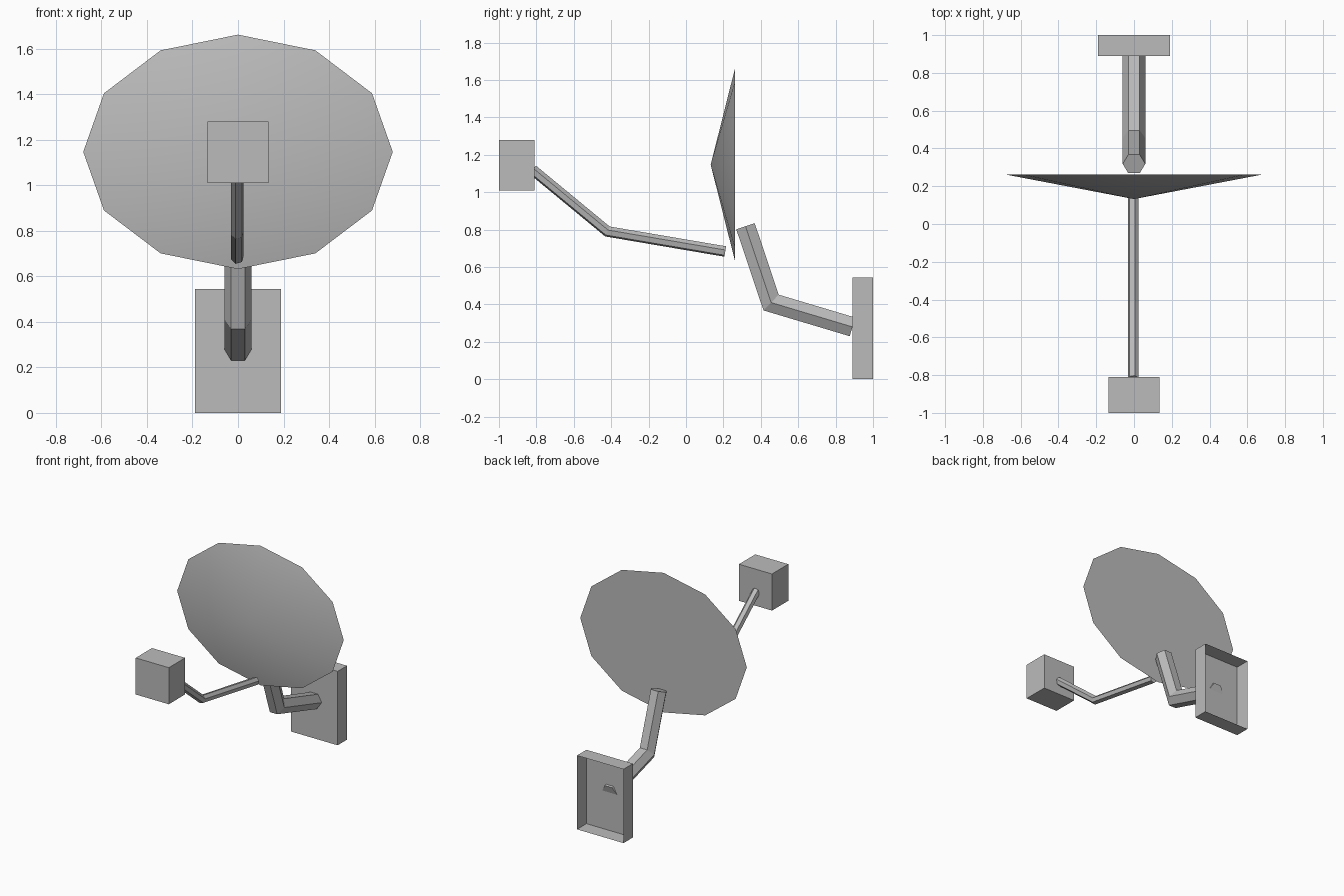
import bpy, bmesh
from math import pi, cos, sin, radians
from mathutils import Vector, Matrix

cube = bpy.data.objects.get("Cube")
if cube:
    bpy.data.objects.remove(cube, do_unlink=True)

grey = bpy.data.materials.new("light_grey")
grey.use_nodes = True
colour = (0.5, 0.5, 0.5, 1)
grey.diffuse_color = colour
grey.node_tree.nodes["Principled BSDF"].inputs["Base Color"].default_value = colour


def finish(name, bm):
    mesh = bpy.data.meshes.new(name)
    bm.to_mesh(mesh)
    bm.free()
    mesh.materials.append(grey)
    obj = bpy.data.objects.new(name, mesh)
    bpy.context.collection.objects.link(obj)
    return obj


def box(name, low, high, open_back=False):
    low, high = Vector(low), Vector(high)
    bm = bmesh.new()
    bmesh.ops.create_cube(bm, size=1)
    bmesh.ops.scale(bm, vec=high - low, verts=bm.verts)
    bmesh.ops.translate(bm, vec=(low + high) / 2, verts=bm.verts)
    if open_back:
        back = [f for f in bm.faces if f.normal.y > 0.9]
        bmesh.ops.delete(bm, geom=back, context='FACES_ONLY')
    return finish(name, bm)


def hex_arm(name, path, radius, turn=0, x=0):
    """Six-sided tube along a path in the y-z plane, with mitred bends."""
    pts = [Vector(p) for p in path]
    dirs = [(b - a).normalized() for a, b in zip(pts, pts[1:])]
    bm = bmesh.new()
    rings = []
    for i, p in enumerate(pts):
        before, after = dirs[max(i - 1, 0)], dirs[min(i, len(dirs) - 1)]
        tangent = (before + after).normalized()
        normal = Vector((-tangent.y, tangent.x)) / tangent.dot(after)
        ring = []
        for k in range(6):
            a = turn + k * pi / 3
            q = p + normal * radius * sin(a)
            ring.append(bm.verts.new((x + radius * cos(a), q.x, q.y)))
        rings.append(ring)
    for r, s in zip(rings, rings[1:]):
        for k in range(6):
            j = (k + 1) % 6
            bm.faces.new((r[k], r[j], s[j], s[k]))
    bm.faces.new(rings[0])
    bm.faces.new(rings[-1])
    bmesh.ops.recalc_face_normals(bm, faces=bm.faces)
    return finish(name, bm)


# Dish: shallow oval cone with its point to the front and a flat back
bm = bmesh.new()
bmesh.ops.create_cone(bm, cap_ends=True, segments=12, radius1=1, radius2=0, depth=1)
bmesh.ops.remove_doubles(bm, verts=bm.verts, dist=0.001)
bmesh.ops.scale(bm, vec=(0.68, 0.515, 0.13), verts=bm.verts)
bmesh.ops.rotate(bm, cent=(0, 0, 0), matrix=Matrix.Rotation(pi / 2, 3, 'X'), verts=bm.verts)
bmesh.ops.translate(bm, vec=(0, 0.197, 1.147), verts=bm.verts)
dish = finish("dish", bm)
bpy.ops.object.select_all(action='DESELECT')
dish.select_set(True)
bpy.context.view_layer.objects.active = dish
bpy.ops.object.shade_smooth_by_angle(angle=radians(20))

# Receiver and its thin arm
box("receiver", (-0.135, -1, 1.01), (0.135, -0.81, 1.28))
hex_arm("receiver_arm", [(0.21, 0.683), (-0.42, 0.79), (-0.82, 1.12)],
        0.029, turn=radians(104), x=-0.003)

# Wall bracket, hollow at the back, and the bent mount
box("wall_bracket", (-0.19, 0.89, 0), (0.19, 1, 0.545), open_back=True)
hex_arm("mount_arm", [(0.318, 0.818), (0.455, 0.41), (0.89, 0.28)], 0.06)
